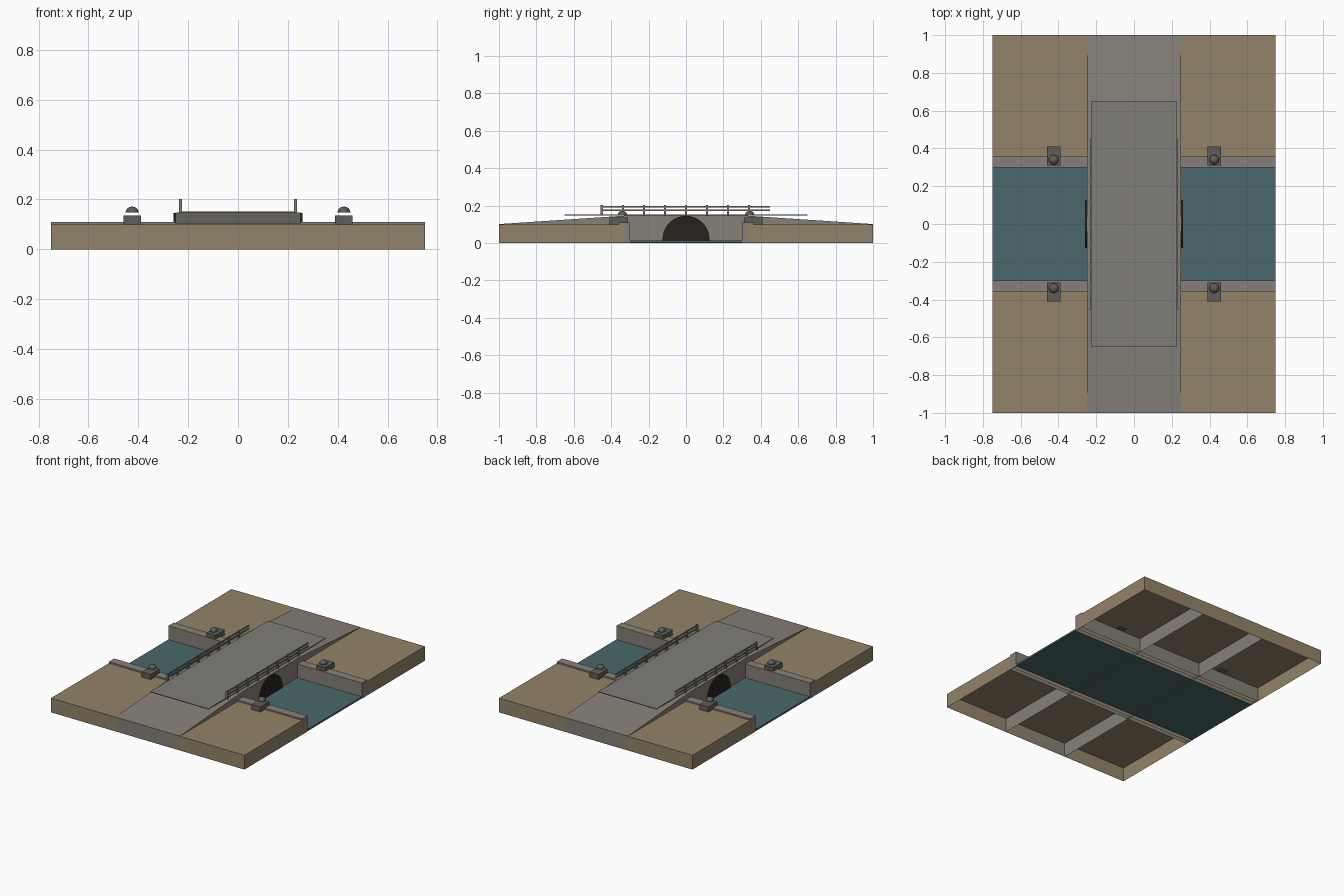
import bpy, bmesh, math

if "Cube" in bpy.data.objects:
    bpy.data.objects.remove(bpy.data.objects["Cube"])


def material(name, rgb):
    m = bpy.data.materials.new(name)
    m.diffuse_color = (*rgb, 1)
    m.use_nodes = True
    m.node_tree.nodes["Principled BSDF"].inputs["Base Color"].default_value = m.diffuse_color
    return m


TAN = material("earth", (0.29, 0.23, 0.14))
WATER = material("water", (0.07, 0.14, 0.15))
STONE = material("stone", (0.24, 0.22, 0.19))
PAVING = material("paving", (0.22, 0.21, 0.19))
IRON = material("iron", (0.11, 0.11, 0.10))
DARK = material("shadow", (0.02, 0.016, 0.012))


def finish(name, bm, mat):
    bmesh.ops.recalc_face_normals(bm, faces=bm.faces)
    me = bpy.data.meshes.new(name)
    bm.to_mesh(me)
    bm.free()
    me.materials.append(mat)
    ob = bpy.data.objects.new(name, me)
    bpy.context.collection.objects.link(ob)
    return ob


def add_box(bm, x0, x1, y0, y1, z0, z1, open_bottom=False):
    verts = bmesh.ops.create_cube(bm, size=1)["verts"]
    for v in verts:
        v.co.x = x1 if v.co.x > 0 else x0
        v.co.y = y1 if v.co.y > 0 else y0
        v.co.z = z1 if v.co.z > 0 else z0
    if open_bottom:
        low = [f for f in {f for v in verts for f in v.link_faces}
               if all(v.co.z == min(w.co.z for w in verts) for v in f.verts)]
        bmesh.ops.delete(bm, geom=low, context='FACES_ONLY')


def box(name, mat, *dims, open_bottom=False):
    bm = bmesh.new()
    add_box(bm, *dims, open_bottom=open_bottom)
    return finish(name, bm, mat)


def extrude_profile(name, mat, profile, x0, x1, open_bottom=False):
    """Extrude a (y, z) outline along x."""
    bm = bmesh.new()
    face = bm.faces.new([bm.verts.new((x0, y, z)) for y, z in profile])
    ext = bmesh.ops.extrude_face_region(bm, geom=[face], use_keep_orig=True)
    for g in ext["geom"]:
        if isinstance(g, bmesh.types.BMVert):
            g.co.x = x1
    if open_bottom:
        low = [f for f in bm.faces if all(v.co.z < 0.001 for v in f.verts)]
        bmesh.ops.delete(bm, geom=low, context='FACES_ONLY')
    return finish(name, bm, mat)


# Hollow banks and canal walls on both sides of the water
for label, s in (("front", -1), ("back", 1)):
    ys = sorted((s * 0.33, s * 1.0))
    box(label + "_bank", TAN, -0.75, 0.75, *ys, 0, 0.10, open_bottom=True)
    ys = sorted((s * 0.30, s * 0.36))
    box(label + "_canal_wall", STONE, -0.75, 0.75, *ys, 0, 0.11, open_bottom=True)

# Water
box("water", WATER, -0.75, 0.75, -0.30, 0.30, 0.002, 0.014)

# Bridge body with ramps, and the thin road slab on top
extrude_profile("bridge_body", STONE,
                [(-1, 0), (1, 0), (1, 0.101), (0.31, 0.147), (-0.31, 0.147), (-1, 0.101)],
                -0.25, 0.25, open_bottom=True)
box("road_slab", PAVING, -0.225, 0.225, -0.65, 0.65, 0.147, 0.152)

# Dark arch openings and railings
arch = [(0.125 * math.cos(math.pi * i / 20), 0.02 + 0.125 * math.sin(math.pi * i / 20))
        for i in range(21)]
arch += [(-0.125, 0.004), (0.125, 0.004)]
for label, s in (("left", -1), ("right", 1)):
    extrude_profile(label + "_arch_opening", DARK, arch, s * 0.24, s * 0.259)
    bm = bmesh.new()
    x = s * 0.23
    for i in range(8):
        y = -0.45 + i * 0.1125
        add_box(bm, x - 0.006, x + 0.006, y - 0.006, y + 0.006, 0.147, 0.202)
    for z in (0.174, 0.195):
        add_box(bm, x - 0.004, x + 0.004, -0.45, 0.45, z - 0.004, z + 0.004)
    finish(label + "_railing", bm, PAVING)

# Mooring plinths with rounded caps
for i, (sx, sy) in enumerate(((-1, -1), (1, -1), (-1, 1), (1, 1))):
    cx, cy = sx * 0.425, sy * 0.34
    ys = sorted((sy * 0.31, sy * 0.41))
    box(f"mooring_plinth_{i}", IRON, cx - 0.035, cx + 0.035, *ys, 0.10, 0.136)
    bm = bmesh.new()
    bmesh.ops.create_uvsphere(bm, u_segments=12, v_segments=8, radius=0.026)
    bmesh.ops.bisect_plane(bm, geom=bm.verts[:] + bm.edges[:] + bm.faces[:],
                           plane_co=(0, 0, 0), plane_no=(0, 0, 1), clear_inner=True)
    rim = [e for e in bm.edges if e.is_boundary]
    bmesh.ops.holes_fill(bm, edges=rim)
    for v in bm.verts:
        v.co.z *= 0.9
    bmesh.ops.translate(bm, verts=bm.verts, vec=(cx, cy, 0.148))
    finish(f"mooring_cap_{i}", bm, IRON)
